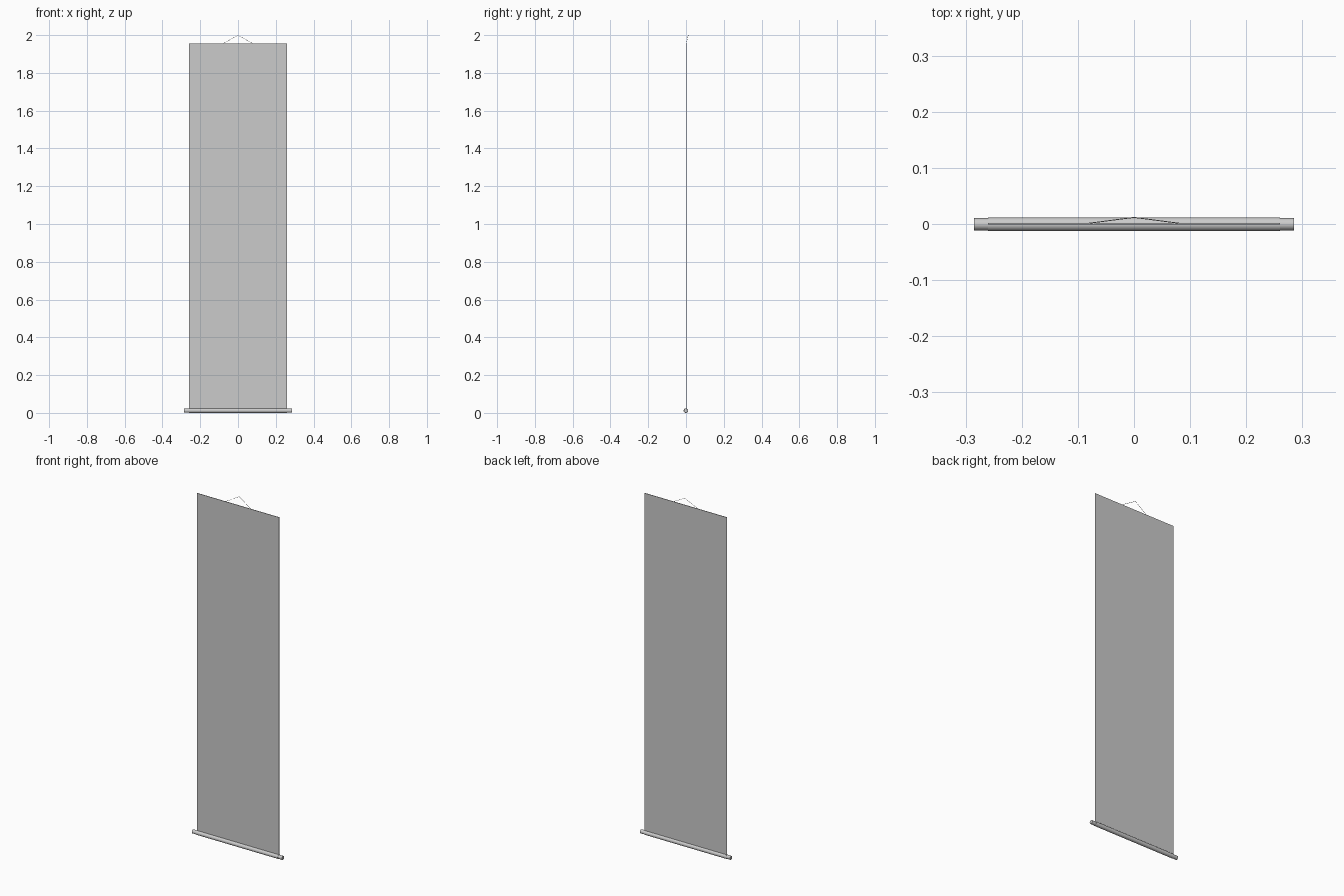
import bpy
import math

if "Cube" in bpy.data.objects:
    bpy.data.objects.remove(bpy.data.objects["Cube"])

ROD_Z, ROD_Y = 0.012, -0.0005
TOP_Z = 1.955


def rounded(obj):
    bpy.ops.object.select_all(action='DESELECT')
    obj.select_set(True)
    bpy.context.view_layer.objects.active = obj
    bpy.ops.object.shade_smooth_by_angle(angle=math.radians(40))


def x_cylinder(name, radius, length):
    bpy.ops.mesh.primitive_cylinder_add(
        vertices=32, radius=radius, depth=length,
        location=(0, ROD_Y, ROD_Z), rotation=(0, math.pi / 2, 0))
    obj = bpy.context.object
    obj.name = name
    rounded(obj)
    return obj


# Long hanging sheet, its lower edge tucked into the sleeve
bottom = ROD_Z
bpy.ops.mesh.primitive_cube_add(size=1, location=(0, 0.0005, (TOP_Z + bottom) / 2))
sheet = bpy.context.object
sheet.name = "hanging_sheet"
sheet.scale = (0.52, 0.003, TOP_Z - bottom)
bpy.ops.object.transform_apply(location=False, rotation=False, scale=True)

# Weight rod and the fabric sleeve wrapped around it
x_cylinder("bottom_rod", 0.0108, 0.57)
x_cylinder("rod_sleeve", 0.012, 0.52)

# Triangular hanging cord
R = 0.0008
curve = bpy.data.curves.new("hanging_cord", 'CURVE')
curve.dimensions = '3D'
curve.bevel_depth = R
curve.bevel_resolution = 2
curve.use_fill_caps = True
spline = curve.splines.new('POLY')
path = [(-0.083, 0.001, TOP_Z - 0.002), (0, 0.0118, 2.0 - R), (0.083, 0.001, TOP_Z - 0.002)]
spline.points.add(len(path) - 1)
for point, co in zip(spline.points, path):
    point.co = (*co, 1)
cord = bpy.data.objects.new("hanging_cord", curve)
bpy.context.collection.objects.link(cord)
